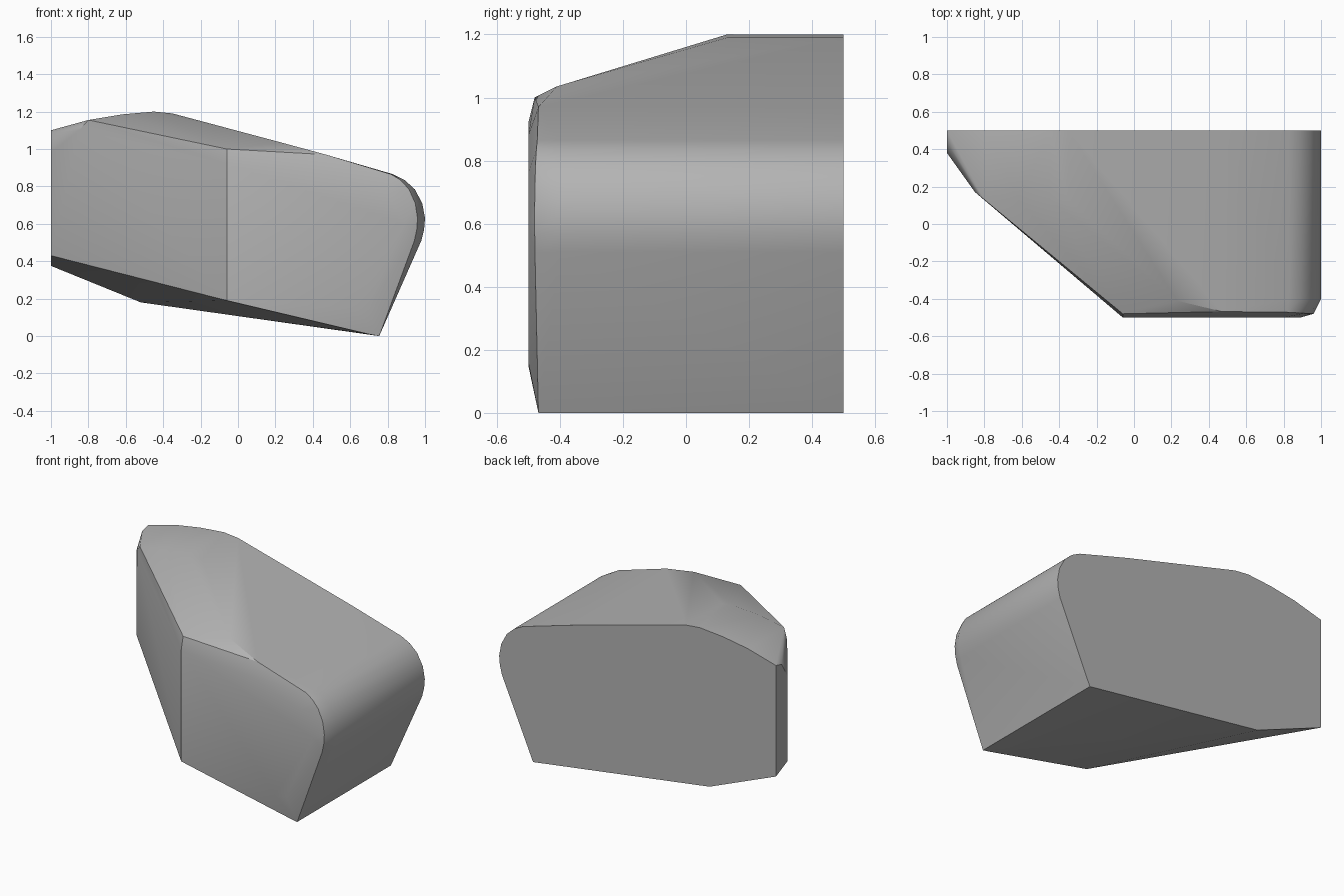
import bpy
import bmesh
import math

cube = bpy.data.objects.get("Cube")
if cube:
    bpy.data.objects.remove(cube, do_unlink=True)

stone = bpy.data.materials.new("stone_grey")
stone.use_nodes = True
GREY = (0.45, 0.45, 0.45, 1)
stone.diffuse_color = GREY
stone.node_tree.nodes["Principled BSDF"].inputs["Base Color"].default_value = GREY

# Long rounded side, as x, z: runs from the back to the front edge
nose = [(0.7, 0.01), (0.755, 0), (0.98, 0.51), (0.995, 0.57), (1, 0.63),
        (0.985, 0.71), (0.945, 0.785), (0.89, 0.835), (0.83, 0.865), (0.47, 0.97)]
# Crown and tail of the flat back, as x, z
crown = [(-0.35, 1.19), (-0.45, 1.2), (-0.62, 1.185), (-0.8, 1.155)]
tail = [(-1, 1.1), (-1, 0.375), (-0.52, 0.18)]

points = [(x, 0.5, z) for x, z in nose + crown + tail]
points += [(x, 0.13, z) for x, z in crown]

# Front end of the rounded side, drawn in slightly towards the face
points += [(x, -0.4, z) for x, z in nose]
for x, z in nose:
    inset = 0.04 * max(0, (x - 0.755) / 0.245)
    points.append((x - inset, -0.468 - inset * 0.3, z))

# Flat front face inside the softened rim
points += [(x, -0.5, z) for x, z in
           [(-0.06, 0.19), (-0.06, 0.92), (0.45, 0.88), (0.8, 0.76),
            (0.89, 0.6), (0.7, 0.16), (0.62, 0.15)]]
points += [(-0.06, -0.48, 1.0), (0.23, -0.41, 1.035)]

# Slanted cut and the narrow tail end
points += [(-0.85, 0.17, 1.1), (-1, 0.44, 1.085), (-1, 0.38, 0.98), (-1, 0.38, 0.43)]

bm = bmesh.new()
for p in points:
    bm.verts.new(p)
hull = bmesh.ops.convex_hull(bm, input=bm.verts[:])
loose = {g for g in hull["geom_interior"] + hull["geom_unused"]
         if isinstance(g, bmesh.types.BMVert)}
bmesh.ops.delete(bm, geom=list(loose), context="VERTS")
bmesh.ops.dissolve_limit(bm, angle_limit=math.radians(1),
                         verts=bm.verts[:], edges=bm.edges[:])
bmesh.ops.recalc_face_normals(bm, faces=bm.faces[:])

mesh = bpy.data.meshes.new("stone_block")
bm.to_mesh(mesh)
bm.free()
mesh.materials.append(stone)
block = bpy.data.objects.new("stone_block", mesh)
bpy.context.collection.objects.link(block)

bpy.ops.object.select_all(action="DESELECT")
block.select_set(True)
bpy.context.view_layer.objects.active = block
bpy.ops.object.shade_smooth_by_angle(angle=math.radians(30))
